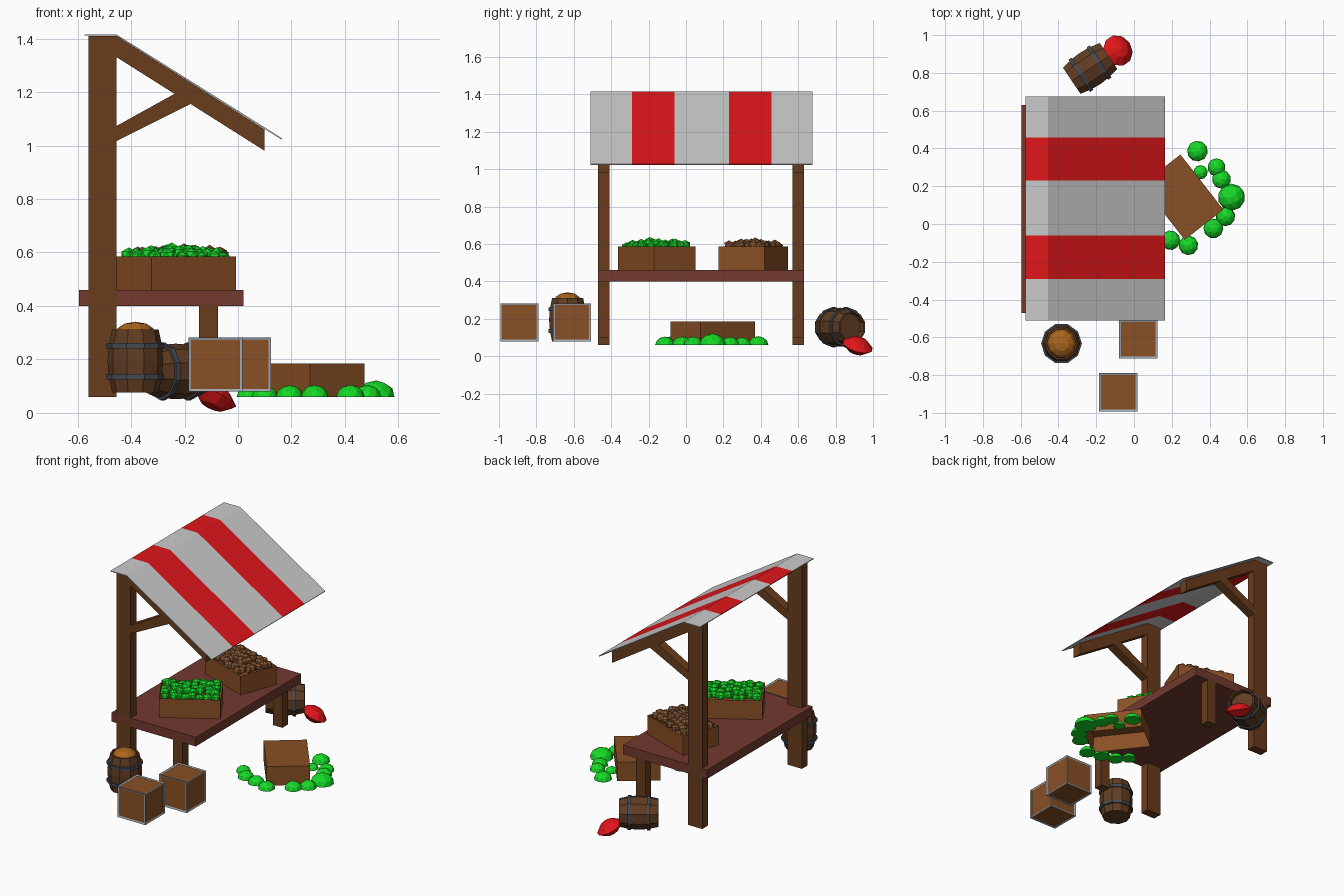
import bpy, bmesh, math, random
from mathutils import Matrix, Vector

if "Cube" in bpy.data.objects:
    bpy.data.objects.remove(bpy.data.objects["Cube"])

random.seed(4)


def mat(name, r, g, b):
    m = bpy.data.materials.new(name)
    m.diffuse_color = (r, g, b, 1)
    m.use_nodes = True
    m.node_tree.nodes["Principled BSDF"].inputs["Base Color"].default_value = m.diffuse_color
    return m


WOOD = mat("dark_wood", .14, .046, .012)
TABLE = mat("table_wood", .17, .042, .028)
CRATE = mat("crate_wood", .25, .08, .018)
STAVE = mat("stave_wood", .12, .046, .016)
IRON = mat("iron", .06, .07, .085)
FRAME = mat("frame_metal", .35, .39, .43)
RED = mat("red", .75, .008, .01)
GREEN = mat("green", .008, .7, .02)
TUBER = mat("tuber_brown", .25, .1, .035)
ORANGE = mat("orange", .4, .13, .012)


def finish(name, bm, m):
    bmesh.ops.recalc_face_normals(bm, faces=bm.faces)
    me = bpy.data.meshes.new(name)
    bm.to_mesh(me)
    bm.free()
    if m:
        me.materials.append(m)
    o = bpy.data.objects.new(name, me)
    bpy.context.collection.objects.link(o)
    return o


def prism(name, pts, y0, y1, m):
    """xz outline extruded along y"""
    bm = bmesh.new()
    f = bm.faces.new([bm.verts.new((x, y0, z)) for x, z in pts])
    ext = bmesh.ops.extrude_face_region(bm, geom=[f])
    bmesh.ops.translate(bm, vec=(0, y1 - y0, 0),
                        verts=[v for v in ext["geom"] if isinstance(v, bmesh.types.BMVert)])
    return finish(name, bm, m)


def rect(x0, x1, z0, z1):
    return [(x0, z0), (x1, z0), (x1, z1), (x0, z1)]


def lathe(name, pts, m, mtx, n=10, closed=False):
    """rz outline spun around z"""
    bm = bmesh.new()
    vs = [bm.verts.new((r, 0, z)) for r, z in pts]
    es = [bm.edges.new(p) for p in zip(vs, vs[1:])]
    if closed:
        es.append(bm.edges.new((vs[-1], vs[0])))
    bmesh.ops.spin(bm, geom=vs + es, axis=(0, 0, 1), cent=(0, 0, 0),
                   angle=2 * math.pi, steps=n, use_merge=True)
    bmesh.ops.remove_doubles(bm, verts=bm.verts, dist=1e-5)
    o = finish(name, bm, m)
    o.matrix_world = mtx
    return o


def balls(name, items, m, flat=.75):
    """low-poly lumps: (centre, radius)"""
    bm = bmesh.new()
    for c, r in items:
        rot = Matrix.Rotation(random.uniform(0, 6), 4, 'Z')
        bmesh.ops.create_icosphere(bm, subdivisions=1, radius=r, matrix=Matrix.Translation(c)
                                   @ Matrix.Diagonal((1, 1, flat, 1)) @ rot)
    return finish(name, bm, m)


# Frame: posts, legs, rafters and braces on both sides
for side, y in (("left", -.47), ("right", .57)):
    prism(side + "_post", rect(-.56, -.455, .06, 1.41), y, y + .06, WOOD)
    prism(side + "_front_leg", rect(-.145, -.075, .1, .41), y, y + .06, WOOD)
    prism(side + "_rafter", [(-.455, 1.41), (.1, 1.06), (.1, .98), (-.455, 1.331)], y, y + .06, WOOD)
    prism(side + "_brace", [(-.455, 1.073), (-.238, 1.193), (-.17, 1.159), (-.455, 1.017)],
          y, y + .06, WOOD)

# Table top
prism("table_top", rect(-.595, .02, .4, .46), -.47, .63, TABLE)

# Striped canopy
roof = [(-.575, 1.416), (-.455, 1.416), (.165, 1.027), (.163, 1.022), (-.456, 1.411), (-.575, 1.411)]
edges = [-.51, -.29, -.062, .23, .458, .675]
for i, (a, b) in enumerate(zip(edges, edges[1:])):
    prism(f"canopy_stripe_{i + 1}", roof, a, b, RED if i % 2 else None)


# Open produce boxes
def tray(name, x, y, z, yaw, flip=False):
    bm = bmesh.new()
    bmesh.ops.create_cube(bm, size=1, matrix=Matrix.Diagonal((.37, .26, .125, 1)))
    top = max(bm.faces, key=lambda f: f.calc_center_median().z)
    r = bmesh.ops.inset_region(bm, faces=[top], thickness=.015)
    bmesh.ops.translate(bm, verts=top.verts, vec=(0, 0, -.105))
    o = finish(name, bm, CRATE)
    o.matrix_world = (Matrix.Translation((x, y, z + .0625)) @ Matrix.Rotation(math.radians(yaw), 4, 'Z')
                      @ Matrix.Rotation(math.pi if flip else 0, 4, 'X'))
    return o


for name, x, y, yaw, m in (("greens", -.233, -.157, 31.5, GREEN), ("tubers", -.232, .36, -20, TUBER)):
    box = tray(name + "_box", x, y, .46, yaw)
    lumps = []
    for i in range(8):
        for j in range(6):
            u, v = (i - 3.5) / 3.5, (j - 2.5) / 2.5
            lumps.append((Vector((u * .145 + random.uniform(-.01, .01),
                                  v * .09 + random.uniform(-.01, .01),
                                  .585 + .018 * (1 - max(abs(u), abs(v))) + random.uniform(-.008, .012))),
                          random.uniform(.026, .033)))
    pile = balls(name + "_pile", lumps, m, .85)
    pile.matrix_world = Matrix.Translation((x, y, 0)) @ Matrix.Rotation(math.radians(yaw), 4, 'Z')

# Overturned box with spilled greens
tray("spilled_box", .257, .142, .06, -52, True)
spill = [(.336, .386, .055), (.352, .274, .038), (.437, .3, .048), (.463, .237, .05), (.516, .142, .072),
         (.484, .04, .052), (.42, -.023, .053), (.288, -.113, .052), (.193, -.086, .052),
         (.1, -.06, .05), (.04, .0, .045)]
bm = bmesh.new()
for x, y, r in spill:
    bmesh.ops.create_icosphere(bm, subdivisions=2, radius=r, matrix=Matrix.Translation((x, y, .06))
                               @ Matrix.Diagonal((1, 1, .85, 1))
                               @ Matrix.Rotation(random.uniform(0, 6), 4, 'Z'))
bmesh.ops.bisect_plane(bm, geom=bm.verts[:] + bm.edges[:] + bm.faces[:], plane_co=(0, 0, .06),
                       plane_no=(0, 0, 1), clear_inner=True)
bmesh.ops.holes_fill(bm, edges=[e for e in bm.edges if e.is_boundary])
finish("spilled_greens", bm, GREEN)

# Metal-framed crates
for i, (x, y) in enumerate(((-.084, -.891), (.022, -.61))):
    for part, size, m in (("panels", .192, CRATE), ("frame", .196, FRAME)):
        bm = bmesh.new()
        bmesh.ops.create_cube(bm, size=size, matrix=Matrix.Translation((x, y, .181)))
        o = finish(f"crate_{i + 1}_{part}", bm, m)
        if part == "frame":
            w = o.modifiers.new("edges", 'WIREFRAME')
            w.thickness = .013
            w.offset = 0
            w.use_even_offset = True


# Barrels: one standing and full, one tipped over
def barrel(name, mtx):
    lathe(name + "_staves", [(0, 0), (.087, 0), (.1, .06), (.104, .117), (.1, .175), (.087, .235),
                             (.077, .235), (.077, .2), (0, .2)], STAVE, mtx)
    for k, z in enumerate((.048, .164)):
        lathe(f"{name}_hoop_{k + 1}", [(.09, z), (.108, z), (.108, z + .02), (.09, z + .02)],
              IRON, mtx, closed=True)


stand = Matrix.Translation((-.384, -.633, .077))
barrel("standing_barrel", stand)
lathe("barrel_contents", [(.078, .215), (.066, .24), (.04, .257), (0, .264)], ORANGE, stand)
yaw = Matrix.Rotation(math.radians(34), 4, 'Z')
barrel("tipped_barrel", Matrix.Translation((-.23, .825, .155)) @ yaw
       @ Matrix.Rotation(math.pi / 2, 4, 'Y') @ Matrix.Translation((0, 0, -.12)))

# Red spill from the tipped barrel
lathe("barrel_spill", [(0, -.045), (.045, -.035), (.085, 0), (.045, .035), (0, .045)], RED,
      Matrix.Translation((-.085, .918, .056)) @ yaw @ Matrix.Rotation(math.radians(28), 4, 'Y'))
